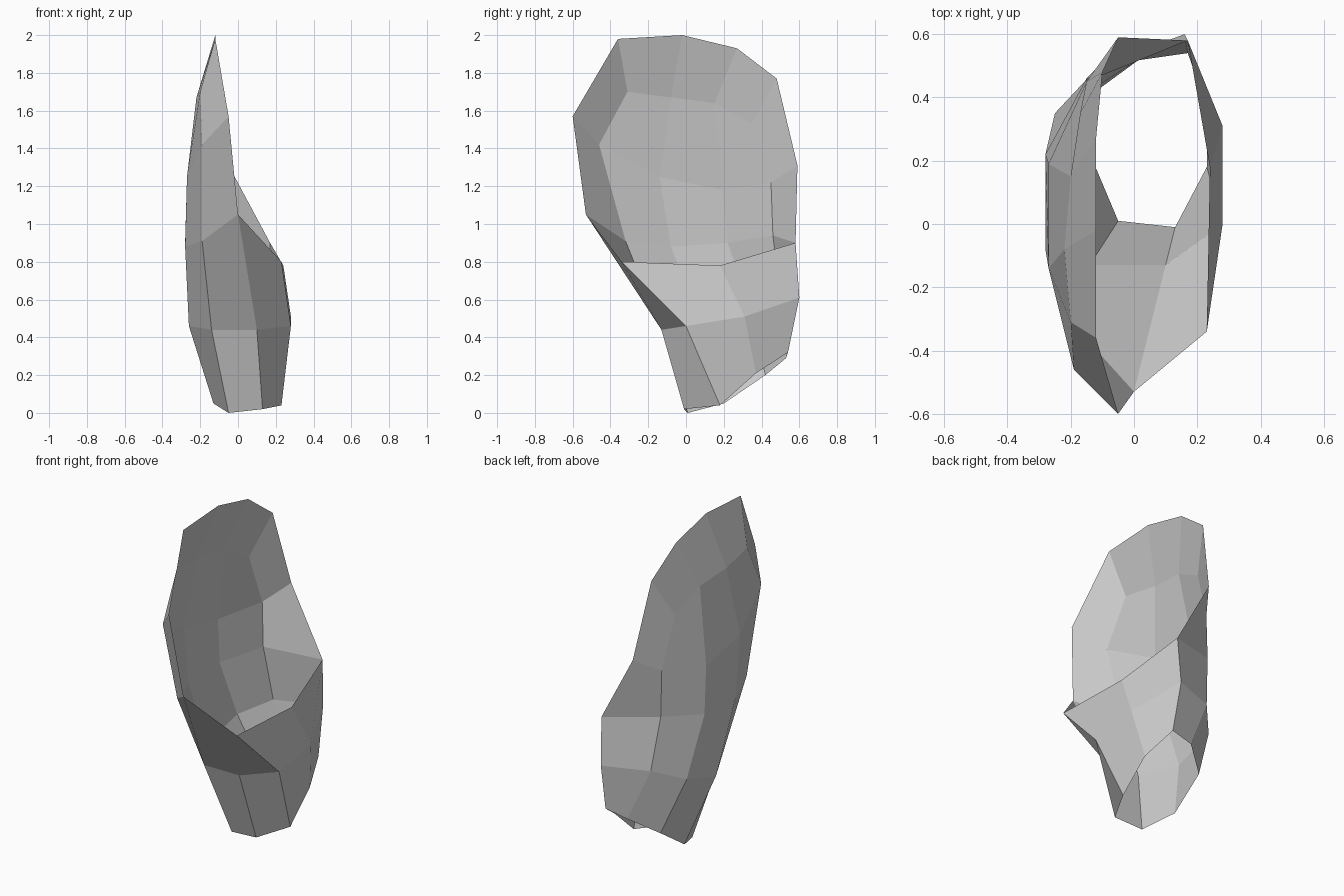
import bpy
import bmesh

# Remove the default object
default_cube = bpy.data.objects.get("Cube")
if default_cube:
    bpy.data.objects.remove(default_cube, do_unlink=True)

# One plain grey for the whole shell
grey = bpy.data.materials.new("plain grey")
grey.use_nodes = True
colour = (0.6, 0.6, 0.6, 1)
grey.diffuse_color = colour
shader = next(node for node in grey.node_tree.nodes if node.type == "BSDF_PRINCIPLED")
shader.inputs["Base Color"].default_value = colour

mesh_builder = bmesh.new()


def add_row(*points):
    """Create one row of vertices along the shell."""
    return [mesh_builder.verts.new(point) for point in points]


def bridge_rows(upper_row, lower_row, closed=False):
    """Fill two matching rows with a band of four-sided faces."""
    count = len(upper_row)
    band_length = count if closed else count - 1
    for index in range(band_length):
        following = (index + 1) % count
        mesh_builder.faces.new((
            upper_row[index],
            upper_row[following],
            lower_row[following],
            lower_row[index],
        ))


# Lower sleeve: three rings that start at the front and run by the tall side
bottom_ring = add_row(
    (.13, -.01, .02), (-.05, .01, 0), (-.13, .2, .05), (-.12, .42, .2),
    (.03, .53, .29), (.17, .54, .32), (.23, .37, .21), (.23, .18, .04))
belly_ring = add_row(
    (.1, -.13, .44), (-.14, -.13, .44), (-.26, .08, .46), (-.25, .35, .54),
    (-.11, .5, .61), (.16, .6, .61), (.28, .31, .51), (.28, 0, .46))
waist_ring = add_row(
    (0, -.53, 1.05), (-.19, -.32, .91), (-.28, -.08, .88), (-.28, .22, .9),
    (-.15, .46, .94), (.17, .58, .9), (.24, .18, .78), (.23, -.34, .8))
bridge_rows(belly_ring, bottom_ring, closed=True)
bridge_rows(waist_ring, belly_ring, closed=True)

# Tall side: the open rim, and the hollow wall inside it
rim = add_row(
    (-.05, -.6, 1.57), (-.12, -.36, 1.98), (-.12, -.02, 2),
    (-.12, .27, 1.93), (-.1, .48, 1.77), (-.05, .59, 1.31))
middle_wall = add_row(
    (-.19, -.46, 1.42), (-.27, -.14, 1.25), (-.27, .19, 1.18), (-.15, .45, 1.22))
crown_wall = add_row(
    (-.2, -.31, 1.7), (-.22, -.08, 1.67), (-.2, .15, 1.64), (-.17, .35, 1.53))

# The wall meets the waist below, and its border meets the rim above
front_rim, back_rim = rim[0], rim[-1]
tall_side_of_waist = waist_ring[:6]
bridge_rows([front_rim, *middle_wall, back_rim], tall_side_of_waist)
bridge_rows(crown_wall, middle_wall)
wall_border = [middle_wall[0], *crown_wall, middle_wall[-1]]
bridge_rows(rim, wall_border)

# Finish the flat-shaded, open shell
bmesh.ops.recalc_face_normals(mesh_builder, faces=mesh_builder.faces[:])
shell_mesh = bpy.data.meshes.new("open_shell")
mesh_builder.to_mesh(shell_mesh)
mesh_builder.free()
shell_mesh.materials.append(grey)
shell = bpy.data.objects.new("open_shell", shell_mesh)
bpy.context.scene.collection.objects.link(shell)
